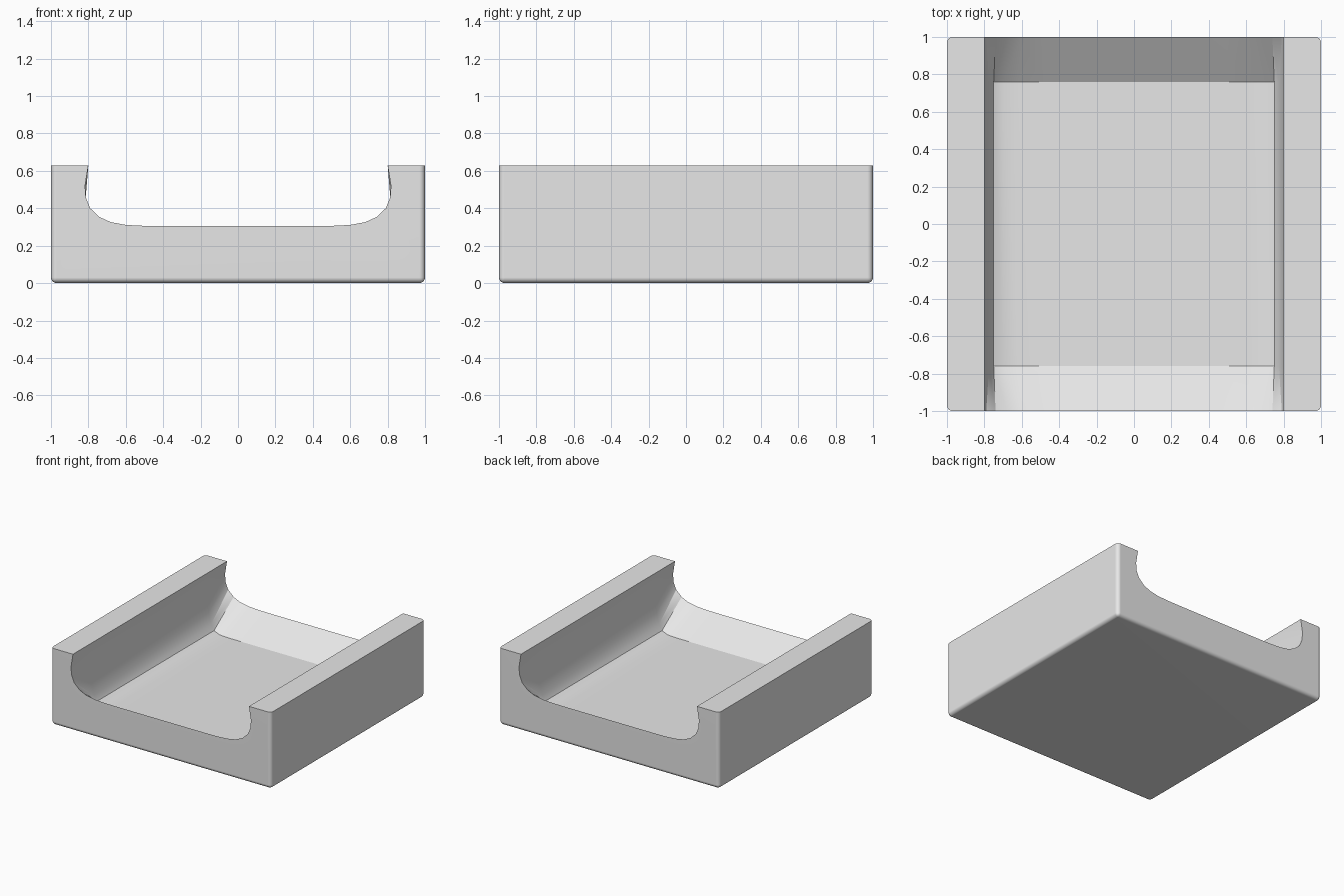
import bpy, bmesh, math

if "Cube" in bpy.data.objects:
    bpy.data.objects.remove(bpy.data.objects["Cube"])

HEIGHT = 0.63

mat = bpy.data.materials.new("plain grey")
mat.diffuse_color = (0.8, 0.8, 0.8, 1)
mat.use_nodes = True
mat.node_tree.nodes["Principled BSDF"].inputs["Base Color"].default_value = mat.diffuse_color


def make_object(name, bm):
    bmesh.ops.recalc_face_normals(bm, faces=bm.faces)
    mesh = bpy.data.meshes.new(name)
    bm.to_mesh(mesh)
    bm.free()
    mesh.materials.append(mat)
    ob = bpy.data.objects.new(name, mesh)
    bpy.context.collection.objects.link(ob)
    return ob


# Outer block, rounded on the upright and bottom edges, sharp on top
bm = bmesh.new()
bmesh.ops.create_cube(bm, size=2)
for v in bm.verts:
    v.co.z = HEIGHT if v.co.z > 0 else 0
edges = [e for e in bm.edges if min(v.co.z for v in e.verts) < 0.01]
bmesh.ops.bevel(bm, geom=edges, offset=0.03, segments=4, profile=0.5, affect='EDGES')
tray = make_object("tray", bm)

# Half sections (x, z) of the hollow: at the open rims and over the deep floor
rim = [(0.4, 0.305), (0.5, 0.306), (0.6, 0.311), (0.68, 0.326), (0.74, 0.353),
       (0.79, 0.40), (0.813, 0.455), (0.818, 0.52), (0.80, HEIGHT), (0.80, 0.8)]
deep = [(0.4, 0.14), (0.5, 0.14), (0.62, 0.14), (0.70, 0.144), (0.75, 0.165),
        (0.775, 0.21), (0.80, 0.30), (0.815, 0.45), (0.80, HEIGHT), (0.80, 0.8)]

# Cutter lofted front to back: ramp down, flat floor, ramp up
bm = bmesh.new()
rings = []
for y, half in ((-1.05, rim), (-1, rim), (-0.76, deep), (0.76, deep), (1, rim), (1.05, rim)):
    section = [(-x, z) for x, z in reversed(half)] + half
    rings.append([bm.verts.new((x, y, z)) for x, z in section])
for a, b in zip(rings, rings[1:]):
    for i in range(len(a)):
        j = (i + 1) % len(a)
        bm.faces.new((a[i], a[j], b[j], b[i]))
bm.faces.new(rings[0])
bm.faces.new(rings[-1])
bmesh.ops.triangulate(bm, faces=bm.faces[:])
cutter = make_object("hollow_cutter", bm)
cutter.hide_render = True

# Cut the hollow
bpy.context.view_layer.objects.active = tray
tray.select_set(True)
cutter.select_set(False)
mod = tray.modifiers.new("hollow", 'BOOLEAN')
mod.operation = 'DIFFERENCE'
mod.solver = 'EXACT'
mod.object = cutter
bpy.ops.object.modifier_apply(modifier=mod.name)
bpy.data.objects.remove(cutter)

# Smooth curved walls, crisp rims and floor ends
bpy.ops.object.shade_smooth_by_angle(angle=math.radians(31))
weighted = tray.modifiers.new("flat_sides", 'WEIGHTED_NORMAL')
weighted.keep_sharp = True
